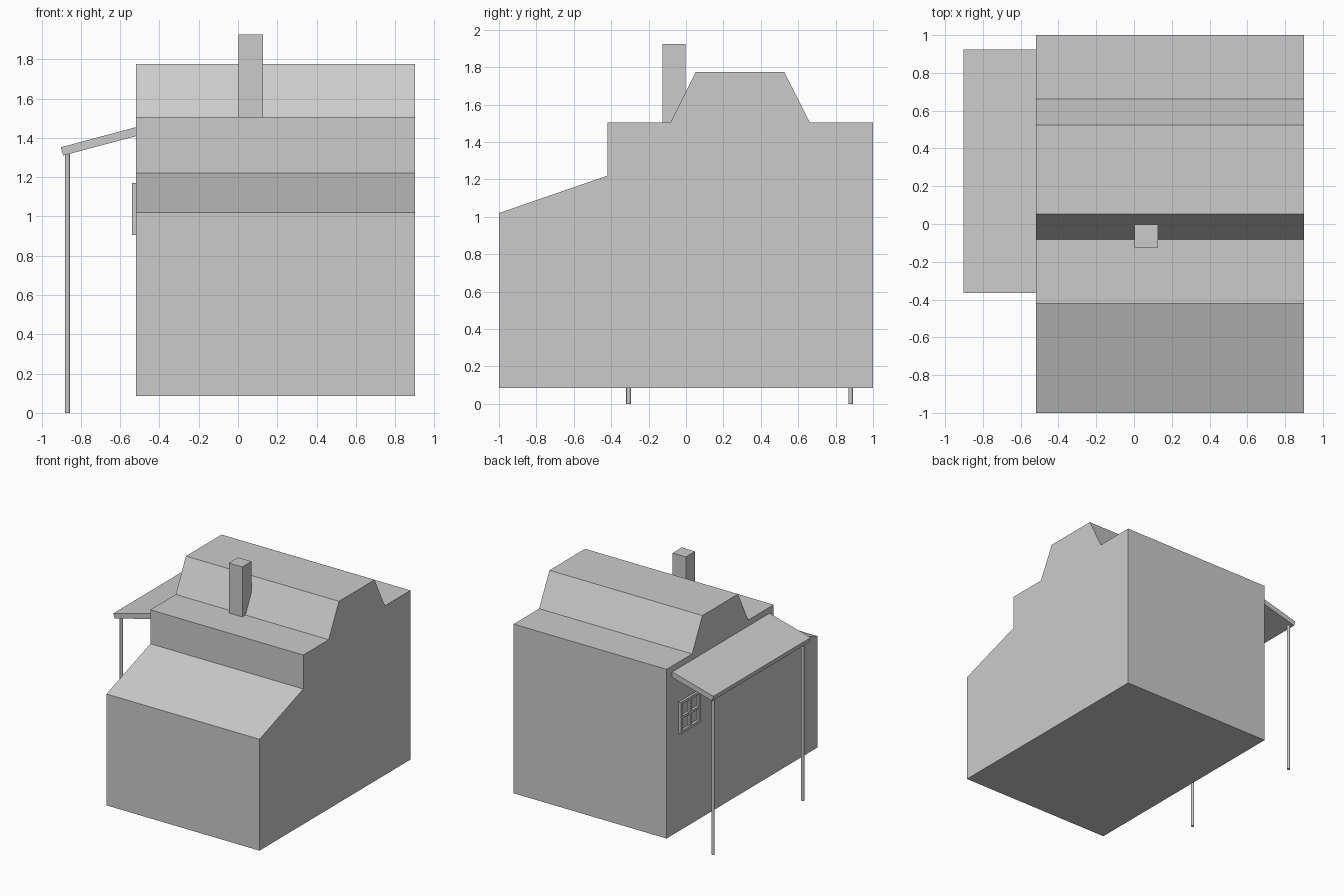
import bpy
import bmesh

if "Cube" in bpy.data.objects:
    bpy.data.objects.remove(bpy.data.objects["Cube"])


def finish(name, bm):
    bmesh.ops.recalc_face_normals(bm, faces=bm.faces[:])
    mesh = bpy.data.meshes.new(name)
    bm.to_mesh(mesh)
    bm.free()
    obj = bpy.data.objects.new(name, mesh)
    bpy.context.collection.objects.link(obj)
    return obj


def extrude_profile(name, points, offset):
    bm = bmesh.new()
    face = bm.faces.new([bm.verts.new(p) for p in points])
    ext = bmesh.ops.extrude_face_region(bm, geom=[face], use_keep_orig=True)
    verts = [g for g in ext["geom"] if isinstance(g, bmesh.types.BMVert)]
    bmesh.ops.translate(bm, verts=verts, vec=offset)
    return finish(name, bm)


def add_box(bm, lo, hi):
    verts = bmesh.ops.create_cube(bm, size=1)["verts"]
    for v in verts:
        v.co = [(a + b) / 2 + c * (b - a) for a, b, c in zip(lo, hi, v.co)]


# House body with stepped roof: side profile run across the width
side = [(-1, 0.085), (1, 0.085), (1, 1.505), (0.662, 1.505), (0.525, 1.775),
        (0.053, 1.775), (-0.083, 1.505), (-0.42, 1.505), (-0.42, 1.22), (-1, 1.02)]
extrude_profile("house_body", [(-0.52, y, z) for y, z in side], (1.42, 0, 0))

# Chimney
bm = bmesh.new()
add_box(bm, (0.003, -0.125, 1.505), (0.127, -0.003, 1.925))
finish("chimney", bm)

# Sloping porch roof, tucked slightly into the wall
slab = [(-0.902, 1.352), (-0.89, 1.31), (-0.51, 1.411), (-0.51, 1.457)]
extrude_profile("porch_roof", [(x, -0.365, z) for x, z in slab], (0, 1.29, 0))

# Round porch posts
for name, y in (("front_post", -0.307), ("back_post", 0.88)):
    bpy.ops.mesh.primitive_cylinder_add(vertices=16, radius=0.0125, depth=1.325,
                                        location=(-0.868, y, 0.6625))
    bpy.context.object.name = name
    bpy.ops.object.shade_smooth_by_angle()

# Four-pane window frame on the left wall
bm = bmesh.new()
y0, y1, z0, z1, w = 0.575, 0.84, 0.905, 1.17, 0.022
for z in (z0, (z0 + z1 - w) / 2, z1 - w):
    add_box(bm, (-0.54, y0, z), (-0.515, y1, z + w))
for y in (y0, (y0 + y1 - w) / 2, y1 - w):
    for lo in (z0 + w, (z0 + z1 + w) / 2):
        add_box(bm, (-0.54, y, lo), (-0.515, y + w, lo + (z1 - z0 - 3 * w) / 2))
finish("window_frame", bm)
